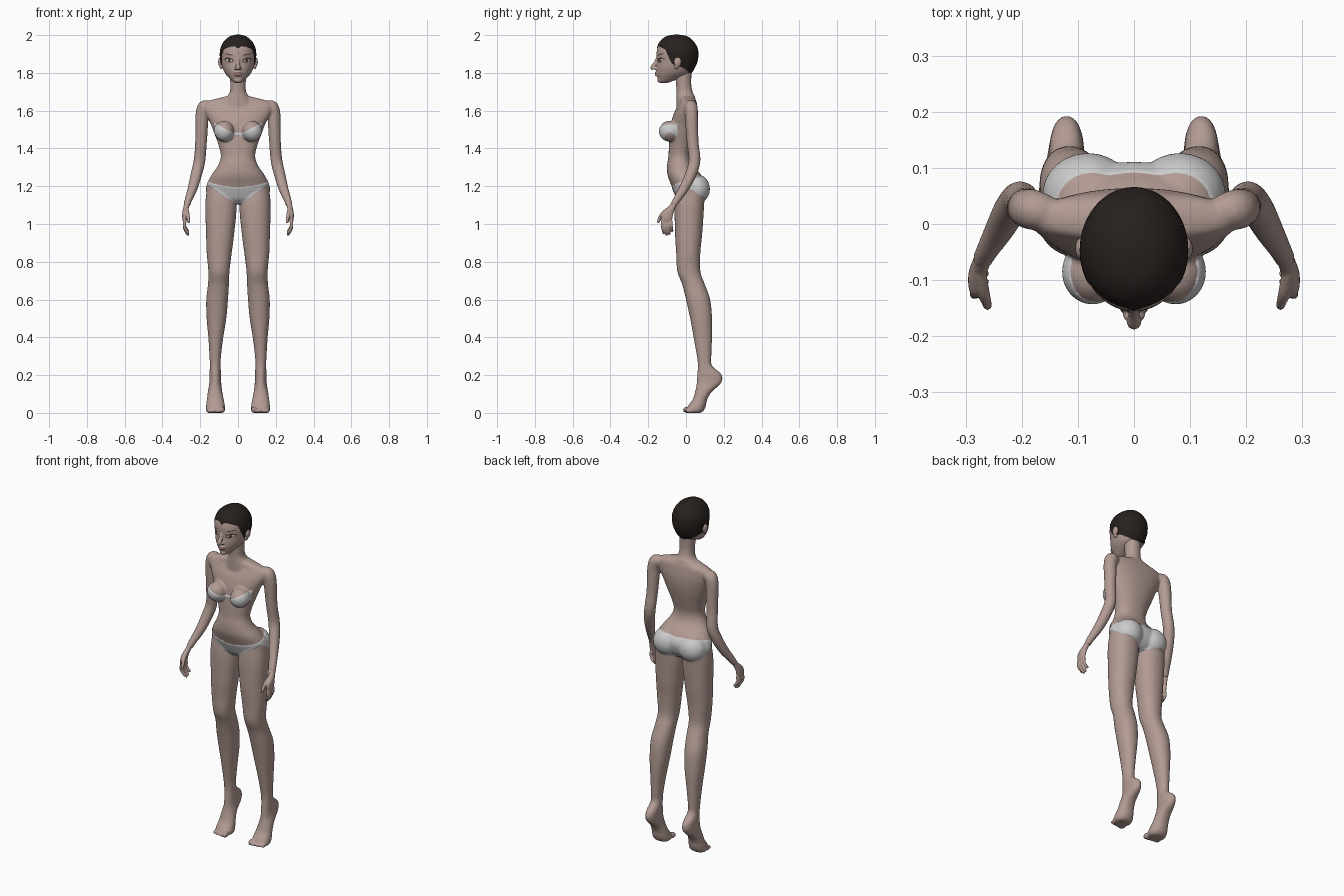
import bpy, bmesh, math
from mathutils import Vector, Matrix

if "Cube" in bpy.data.objects:
    bpy.data.objects.remove(bpy.data.objects["Cube"])

def material(name, *rgb):
    m = bpy.data.materials.new(name)
    m.diffuse_color = (*rgb, 1)
    m.use_nodes = True
    m.node_tree.nodes["Principled BSDF"].inputs["Base Color"].default_value = m.diffuse_color
    return m

SKIN = material("skin", .45, .33, .295)
HAIR = material("hair", .02, .015, .013)
CLOTH = material("white_cloth", .78, .8, .79)
LIP = material("lip", .42, .22, .24)
DARK = material("eye_dark", .07, .045, .04)
EYE = material("eye_white", .6, .57, .55)

def spline(keys, sub=6):
    """Smooth resampling of tuples through all keys."""
    out = []
    for i in range(len(keys) - 1):
        a, b, c, d = (Vector(keys[max(0, min(len(keys) - 1, i + k))]) for k in (-1, 0, 1, 2))
        for j in range(sub):
            t = j / sub
            out.append(.5 * (2 * b + (c - a) * t + (2 * a - 5 * b + 4 * c - d) * t * t
                             + (3 * b - a - 3 * c + d) * t ** 3))
    return out + [Vector(keys[-1])]

def bridge(bm, rings):
    vs = [[bm.verts.new(p) for p in r] for r in rings]
    n = len(vs[0])
    for a, b in zip(vs, vs[1:]):
        for i in range(n):
            bm.faces.new((a[i], a[(i + 1) % n], b[(i + 1) % n], b[i]))
    bm.faces.new(vs[0][::-1])
    bm.faces.new(vs[-1])

def loft(bm, keys, s=1, power=.92, n=40):
    """Horizontal oval rings from (z, x0, x1, y0, y1)."""
    rings = []
    for z, x0, x1, y0, y1 in spline([tuple(k) for k in keys]):
        ring = []
        for i in range(n):
            c, d = math.cos(math.tau * i / n), math.sin(math.tau * i / n)
            c, d = (math.copysign(abs(v) ** power, v) for v in (c, d))
            ring.append((s * ((x0 + x1) / 2 + c * (x1 - x0) / 2), (y0 + y1) / 2 + d * (y1 - y0) / 2, z))
        rings.append(ring)
    bridge(bm, rings)

def tube(bm, keys, s=1, n=24):
    """Round rings across a path of (x, y, z, radius)."""
    pts = spline(keys)
    rings = []
    for i, p in enumerate(pts):
        t = (pts[min(i + 1, len(pts) - 1)] - pts[max(i - 1, 0)]).to_3d().normalized()
        u = t.cross(Vector((0, 1, .01))).normalized()
        w = t.cross(u)
        ring = [p.to_3d() + p[3] * (u * math.cos(math.tau * k / n) + w * math.sin(math.tau * k / n)) for k in range(n)]
        rings.append([(s * q.x, q.y, q.z) for q in ring])
    bridge(bm, rings)

def ball(bm, c, r):
    bmesh.ops.create_uvsphere(bm, u_segments=24, v_segments=16, radius=1,
                              matrix=Matrix.Translation(c) @ Matrix.Diagonal((*r, 1)))

def fuse(name, bm, voxel, smooth):
    """Melt the overlapping parts into one smooth skin."""
    bmesh.ops.recalc_face_normals(bm, faces=bm.faces)
    me = bpy.data.meshes.new(name)
    bm.to_mesh(me)
    bm.free()
    ob = bpy.data.objects.new(name, me)
    bpy.context.collection.objects.link(ob)
    r = ob.modifiers.new("melt", 'REMESH')
    r.mode, r.voxel_size = 'VOXEL', voxel
    m = ob.modifiers.new("smooth", 'SMOOTH')
    m.factor, m.iterations = .5, smooth
    bpy.context.view_layer.update()
    ob.data = bpy.data.meshes.new_from_object(ob.evaluated_get(bpy.context.evaluated_depsgraph_get()))
    ob.modifiers.clear()
    ob.data.materials.clear()
    ob.data.materials.append(SKIN)
    ob.data.shade_smooth()
    return ob

def paint(ob, f, mat, lift=0.0):
    """Colour the region where f > 0, cutting a clean border along f = 0."""
    ob.data.materials.append(mat)
    bm = bmesh.new()
    bm.from_mesh(ob.data)
    bm.normal_update()
    val = {v: f(v.co) for v in bm.verts}
    cuts = [e for e in bm.edges if val[e.verts[0]] * val[e.verts[1]] < 0]
    new = []
    for e in cuts:
        a, b = e.verts
        new.append(bmesh.utils.edge_split(e, a, val[a] / (val[a] - val[b]))[1])
    bmesh.ops.connect_verts(bm, verts=new)
    for face in bm.faces:
        if f(face.calc_center_median()) > 0:
            face.material_index = len(ob.data.materials) - 1
    for v, k in val.items():
        if k > 0:
            v.co += v.normal * lift
    bm.to_mesh(ob.data)
    bm.free()
    ob.data.shade_smooth()

# body: torso, neck, bust, buttocks, legs, toes and arms
bm = bmesh.new()
torso = [(1.68, .045, -.035, .045), (1.662, .12, -.035, .05), (1.645, .172, -.035, .056), (1.62, .183, -.047, .06),
         (1.58, .17, -.066, .064), (1.53, .145, -.08, .062), (1.48, .126, -.085, .054), (1.42, .104, -.09, .04),
         (1.36, .091, -.093, .028), (1.31, .106, -.1, .04), (1.26, .14, -.098, .08), (1.21, .163, -.08, .108),
         (1.16, .166, -.06, .1), (1.13, .12, -.045, .08), (1.108, .05, -.02, .05)]
loft(bm, [(z, -w, w, a, b) for z, w, a, b in torso])
neck = [(1.82, .045, -.06, .03), (1.74, .041, -.053, .028), (1.7, .043, -.05, .035), (1.67, .06, -.05, .046),
        (1.62, .085, -.05, .05)]
loft(bm, [(z, -w, w, a, b) for z, w, a, b in neck])
leg = [(1.2, .03, .163, -.05, .1), (1.1, .008, .173, -.06, .096), (.95, .02, .169, -.058, .086),
       (.85, .033, .166, -.052, .076), (.75, .045, .157, -.046, .076), (.68, .048, .159, -.02, .1),
       (.6, .053, .168, 0, .128), (.5, .062, .166, .022, .138), (.4, .078, .157, .04, .138), (.3, .09, .151, .058, .134),
       (.25, .092, .149, .063, .138), (.21, .09, .151, .06, .183), (.18, .089, .151, .058, .193),
       (.15, .088, .153, .056, .18), (.11, .083, .16, .048, .135), (.07, .075, .165, .035, .112),
       (.04, .07, .169, .012, .106), (.015, .068, .17, .002, .096), (0, .08, .16, .02, .08)]
arm = [(.15, .02, 1.622, .03), (.178, .025, 1.618, .036), (.19, .028, 1.58, .035), (.192, .03, 1.53, .034),
       (.196, .036, 1.43, .031), (.204, .045, 1.335, .031), (.22, .026, 1.265, .03), (.24, -.01, 1.19, .026),
       (.262, -.048, 1.13, .02), (.271, -.066, 1.1, .018)]
for s in (1, -1):
    loft(bm, leg, s)
    tube(bm, arm, s)
    ball(bm, (s * .074, -.085, 1.492), (.053, .057, .055))
    ball(bm, (s * .082, .052, 1.185), (.08, .073, .078))
    for i in range(5):
        r = .017 if i == 0 else .011
        ball(bm, (s * (.085 + .018 * i), .006 + .003 * i, r * .95), (r * .9, .024, r))
body = fuse("body", bm, .0058, 6)

# bandeau top and briefs, as coloured regions of the body
def bandeau(p):
    x = abs(p.x)
    top = max(1.482, 1.48 + .52 * (x - .02))
    low = min(1.437 + 12 * (x - .065) ** 2, 1.468 if x < .03 else 9)
    return min(top - p.z, p.z - low, -p.y - .045, .14 - x)

def briefs(p):
    x, t = abs(p.x), max(0, min(1, (p.y + .02) / .1))
    low = (1.095 + .7 * x) * (1 - t) + (1.11 + .25 * x) * t
    return min(1.215 + .3 * p.y + .1 * x - p.z, p.z - low, .188 - x)

paint(body, bandeau, CLOTH, .002)
paint(body, briefs, CLOTH, .002)

# hands
for s, side in ((1, "left"), (-1, "right")):
    bm = bmesh.new()
    loft(bm, [(1.125, .25, .281, -.07, -.036), (1.095, .258, .288, -.09, -.052), (1.06, .266, .295, -.125, -.066),
              (1.03, .27, .295, -.132, -.072), (1.01, .273, .291, -.126, -.076)], s, n=24)
    for i, length in enumerate((.065, .075, .07, .055)):
        y = -.123 + .015 * i
        z = 1.018
        tube(bm, [(.281, y, z, .009), (.284, y - .002, z - length * .4, .0088), (.276, y + .002, z - length * .75, .008),
                  (.264, y + .005, z - length, .0065), (.261, y + .006, z - length - .004, .003)], s, 12)
    tube(bm, [(.275, -.088, 1.082, .012), (.268, -.122, 1.055, .011), (.263, -.139, 1.03, .009),
              (.261, -.146, 1.012, .0075), (.26, -.147, 1.004, .003)], s, 12)
    fuse("hand_" + side, bm, .003, 2)

# head with nose and lips
bm = bmesh.new()
head = [(2.0, .008, -.06, -.04), (1.99, .043, -.105, .008), (1.965, .073, -.136, .038), (1.93, .09, -.152, .059),
        (1.895, .094, -.156, .063), (1.86, .09, -.154, .058), (1.825, .081, -.157, .043), (1.795, .066, -.156, .02),
        (1.77, .044, -.15, -.035), (1.755, .028, -.145, -.075), (1.746, .012, -.135, -.1)]
loft(bm, [(z, -w, w, a, b) for z, w, a, b in head], power=1)
tube(bm, [(0, -.146, 1.885, .009), (0, -.16, 1.855, .01), (0, -.175, 1.83, .013), (0, -.172, 1.82, .01)])
ball(bm, (0, -.153, 1.801), (.025, .013, .007))
ball(bm, (0, -.152, 1.789), (.021, .014, .007))
ball(bm, (0, -.139, 1.761), (.02, .013, .013))
for s in (1, -1):
    ball(bm, (s * .012, -.162, 1.823), (.008, .01, .007))
face = fuse("head", bm, .0033, 4)

# hair, eyes, brows and lips, as coloured regions of the head
LINE = [(-.3, 1.942), (-.145, 1.942), (-.11, 1.925), (-.088, 1.875), (-.07, 1.845), (-.045, 1.84),
        (-.01, 1.825), (.03, 1.795), (.3, 1.79)]

def hair(p):
    for (y0, z0), (y1, z1) in zip(LINE, LINE[1:]):
        if p.y <= y1:
            h = z0 + (z1 - z0) * (p.y - y0) / (y1 - y0)
            break
    return p.z - h + (.012 * max(0, 1 - abs(p.x) / .02) if p.y < -.1 else 0)

def oval(cx, cz, rx, rz, tilt=0.0):
    def f(p):
        dx = abs(p.x) - cx
        dz = p.z - cz - tilt * dx
        return min(1 - (dx / rx) ** 2 - (dz / rz) ** 2, (-p.y - .06) * 20)
    return f

paint(face, hair, HAIR, .003)
paint(face, oval(.047, 1.867, .024, .012, .15), DARK, -.003)
paint(face, oval(.047, 1.865, .019, .008, .15), EYE, .001)
paint(face, oval(.046, 1.866, .008, .008), DARK)
paint(face, oval(.048, 1.897, .025, .003, .2), DARK)
paint(face, oval(0, 1.795, .023, .011), LIP)

# ears
for s, side in ((1, "left"), (-1, "right")):
    bm = bmesh.new()
    ball(bm, (s * .094, -.044, 1.858), (.011, .02, .026))
    ball(bm, (s * .088, -.05, 1.835), (.01, .012, .015))
    fuse("ear_" + side, bm, .003, 3)
